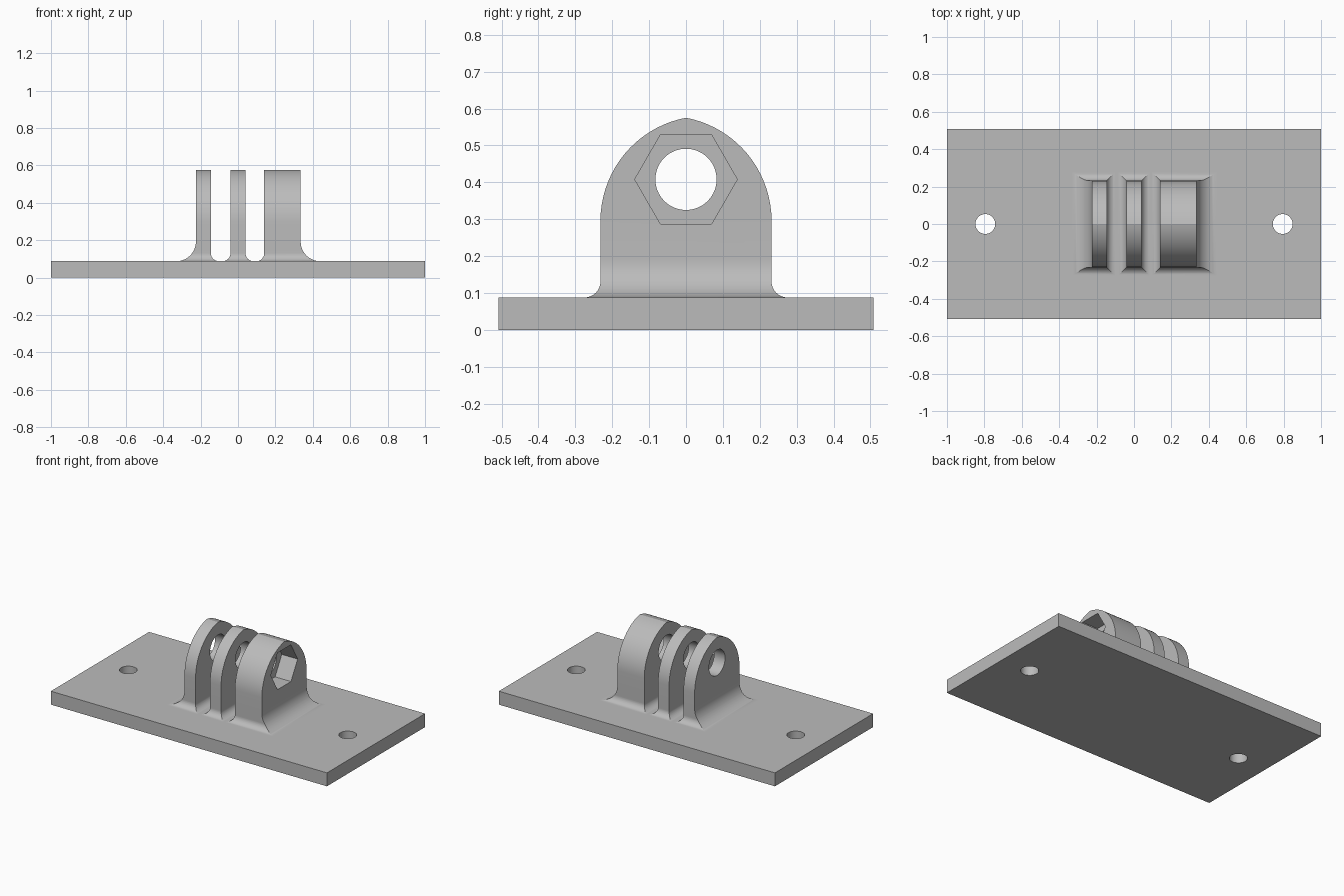
import bpy
import bmesh
import math

if "Cube" in bpy.data.objects:
    bpy.data.objects.remove(bpy.data.objects["Cube"], do_unlink=True)

PLATE_TOP = 0.088
SHOULDER, APEX, HALF_Y = 0.295, 0.575, 0.232
PIN_Z, PIN_R, NUT_R = 0.408, 0.083, 0.139
SMALL, LARGE = 0.043, 0.105          # fillet radii at the foot of the tabs

grey = bpy.data.materials.new("plain grey")
grey.use_nodes = True
grey.diffuse_color = (0.5, 0.5, 0.5, 1)
grey.node_tree.nodes["Principled BSDF"].inputs["Base Color"].default_value = grey.diffuse_color


def loft(name, rings):
    """Closed solid through a list of rings with equal point counts."""
    bm = bmesh.new()
    loops = [[bm.verts.new(p) for p in ring] for ring in rings]
    n = len(loops[0])
    for a, b in zip(loops, loops[1:]):
        for i in range(n):
            j = (i + 1) % n
            bm.faces.new((a[i], a[j], b[j], b[i]))
    bm.faces.new(loops[0][::-1])
    bm.faces.new(loops[-1])
    bmesh.ops.remove_doubles(bm, verts=bm.verts, dist=1e-5)
    bmesh.ops.recalc_face_normals(bm, faces=bm.faces)
    mesh = bpy.data.meshes.new(name)
    bm.to_mesh(mesh)
    bm.free()
    mesh.materials.append(grey)
    obj = bpy.data.objects.new(name, mesh)
    bpy.context.collection.objects.link(obj)
    return obj


def circle(n, r):
    return [(r * math.cos(math.tau * i / n), r * math.sin(math.tau * i / n)) for i in range(n)]


def drill_x(n, r, x0, x1):
    return loft("cutter", [[(x, y, PIN_Z + z) for y, z in circle(n, r)] for x in (x0, x1)])


def rect(x0, x1, y, z):
    return [(x0, -y, z), (x1, -y, z), (x1, y, z), (x0, y, z)]


def finish(obj, cutters):
    """Cut the holes, remove the cutters and smooth the curved faces."""
    bpy.ops.object.select_all(action="DESELECT")
    bpy.context.view_layer.objects.active = obj
    obj.select_set(True)
    for cutter in cutters:
        cutter.hide_render = True
        mod = obj.modifiers.new("hole", "BOOLEAN")
        mod.operation = "DIFFERENCE"
        mod.solver = "EXACT"
        mod.object = cutter
        bpy.ops.object.modifier_apply(modifier=mod.name)
        bpy.data.objects.remove(cutter, do_unlink=True)
    bpy.ops.object.shade_smooth_by_angle(angle=math.radians(18))


def flare(h, r):
    """Outward offset of a concave fillet at height h."""
    return r - math.sqrt(r * r - (r - h) ** 2) if h < r else 0.0


def tab(name, x0, x1, r0, r1):
    def foot(h, z):
        return rect(x0 - flare(h, r0), x1 + flare(h, r1), HALF_Y + flare(h, SMALL), z)

    # Fillet heights, spaced evenly by angle for both radii
    heights = sorted({round(r * (1 - math.cos(math.pi / 2 * i / 12)), 5)
                      for r in (SMALL, LARGE) for i in range(13)})
    rings = [foot(0, PLATE_TOP - 0.01)] + [foot(h, PLATE_TOP + h) for h in heights]
    # Slightly pointed arch made of two mirrored arcs
    rise = APEX - SHOULDER
    shift = (rise ** 2 - HALF_Y ** 2) / (2 * HALF_Y)
    radius = HALF_Y + shift
    sweep = math.acos(shift / radius)
    for i in range(19):
        a = sweep * i / 18
        rings.append(rect(x0, x1, max(radius * math.cos(a) - shift, 0),
                          SHOULDER + radius * math.sin(a)))
    return loft(name, rings)


# Base plate with two screw holes
plate = loft("base_plate", [rect(-1, 1, 0.508, z) for z in (0, PLATE_TOP)])
finish(plate, [loft("cutter", [[(s * 0.795 + x, y, z) for x, y in circle(48, 0.053)]
                               for z in (-0.1, 0.2)]) for s in (-1, 1)])

# Three hinge tabs, the thick one with a hexagonal nut pocket
for name, x0, x1, r0, r1 in (("right_tab", -0.225, -0.145, LARGE, SMALL),
                             ("middle_tab", -0.04, 0.04, SMALL, SMALL),
                             ("left_nut_tab", 0.14, 0.335, SMALL, LARGE)):
    part = tab(name, x0, x1, r0, r1)
    cutters = [drill_x(64, PIN_R, x0 - 0.2, x1 + 0.2)]
    if name == "left_nut_tab":
        cutters.append(drill_x(6, NUT_R, x0 + 0.08, x1 + 0.2))
    finish(part, cutters)
